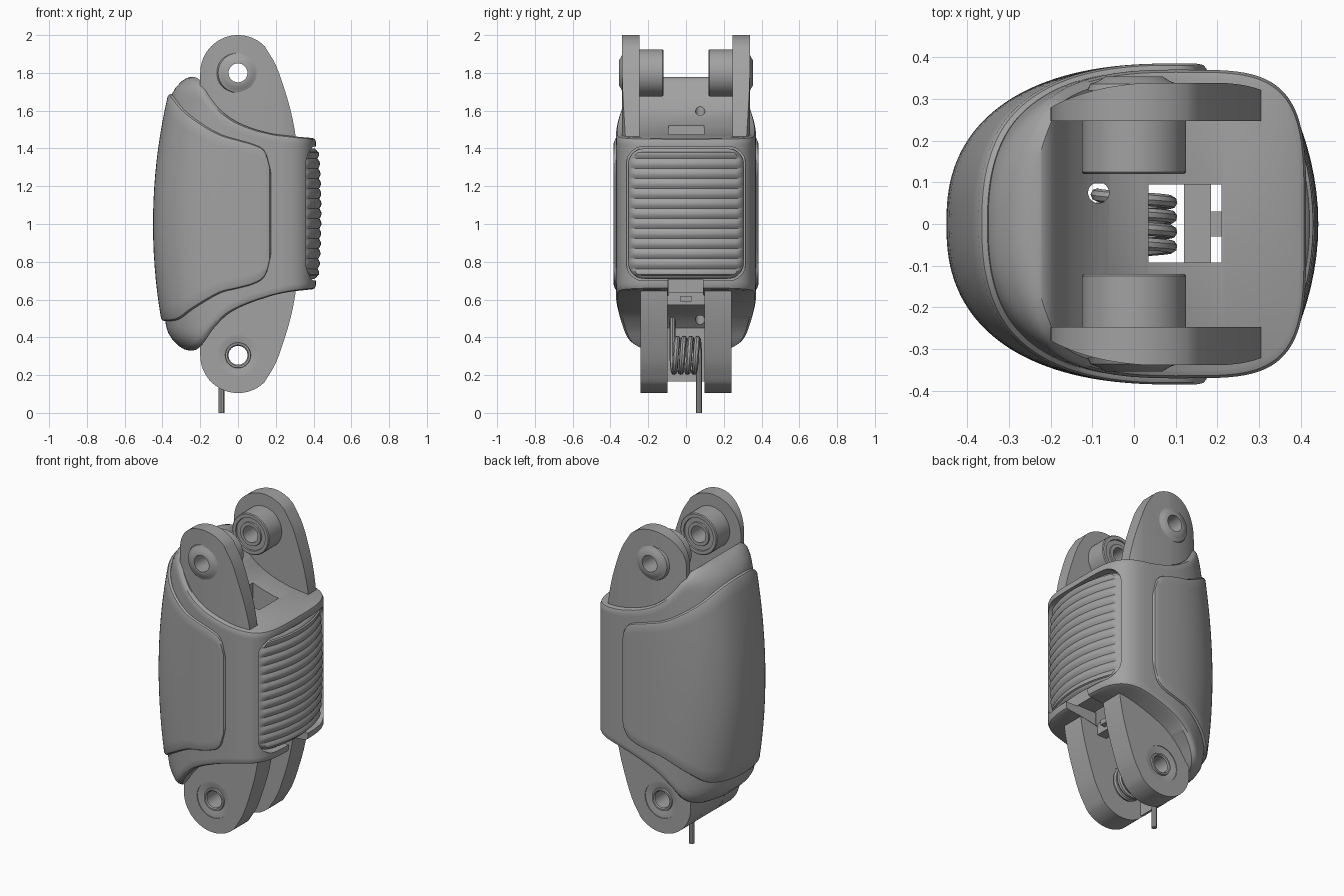
import bpy, bmesh, math
from mathutils import Matrix

if "Cube" in bpy.data.objects:
    bpy.data.objects.remove(bpy.data.objects["Cube"])

grey = bpy.data.materials.new("grey_metal")
grey.use_nodes = True
COL = (0.36, 0.36, 0.36, 1)
grey.diffuse_color = COL
grey.node_tree.nodes["Principled BSDF"].inputs["Base Color"].default_value = COL
AXIS_Z = 1.8        # upper pivot height
MID = 2.105         # upper and lower ears mirror: z -> MID - z


def make(name, verts, faces):
    mesh = bpy.data.meshes.new(name)
    mesh.from_pydata(verts, [], faces)
    bm = bmesh.new()
    bm.from_mesh(mesh)
    bmesh.ops.recalc_face_normals(bm, faces=bm.faces)
    bm.to_mesh(mesh)
    bm.free()
    mesh.materials.append(grey)
    ob = bpy.data.objects.new(name, mesh)
    bpy.context.collection.objects.link(ob)
    return ob


def bake(ob):
    bpy.context.view_layer.update()
    dg = bpy.context.evaluated_depsgraph_get()
    mesh = bpy.data.meshes.new_from_object(ob.evaluated_get(dg))
    ob.modifiers.clear()
    ob.data = mesh


def boolean(ob, cutter, op="DIFFERENCE"):
    mod = ob.modifiers.new("cut", "BOOLEAN")
    mod.operation, mod.object, mod.solver = op, cutter, "EXACT"
    cutter.hide_render = True
    bake(ob)


def curve_through(pts):
    """Smooth function through (x, z) points."""
    def slope(i):
        a, b = pts[max(i - 1, 0)], pts[min(i + 1, len(pts) - 1)]
        return (b[1] - a[1]) / (b[0] - a[0])

    def f(x):
        x = min(max(x, pts[0][0]), pts[-1][0])
        i = max(k for k in range(len(pts) - 1) if pts[k][0] <= x)
        (x0, z0), (x1, z1) = pts[i], pts[i + 1]
        h = x1 - x0
        t = (x - x0) / h
        return (z0 * (1 + 2 * t) * (1 - t) ** 2 + z1 * t * t * (3 - 2 * t)
                + h * t * (1 - t) * (slope(i) * (1 - t) - slope(i + 1) * t))
    return f


def shell(name, section, left, top, bottom, lip=0.022, n=40):
    """Wall of vertical columns on a half section, closed by caps that follow top and bottom."""
    def place(u, z):
        return 0.1 - (0.1 - left(z)) * u if u > 0 else 0.1 - u

    def meet(u, limit, z):
        for _ in range(30):
            z = (z + limit(place(u, z))) / 2
        return z
    ends = [(meet(u, bottom, .45), meet(u, top, 1.7)) for u, y in section]
    steps = [(0, lip), (lip * .3, lip * .3), (lip, 0)]
    rings = []
    for k in range(n + 6):
        ring = []
        for (u, y), (zb, zt) in zip(section, ends):
            if k < 3:
                z, inset = zb + steps[k][0], steps[k][1]
            elif k >= n + 3:
                z, inset = zt - steps[n + 5 - k][0], steps[n + 5 - k][1]
            else:
                z, inset = zb + lip + (zt - zb - 2 * lip) * (k - 2) / (n + 1), 0
            s = 1 - inset / 0.4
            ring.append((0.1 + (place(u, z) - 0.1) * s, y * s, z))
        ring += [(x, -y, z) for x, y, z in reversed(ring) if y > 1e-5]
        rings.append(ring)
    m = len(rings[0])
    faces = [(r * m + i, r * m + (i + 1) % m, (r + 1) * m + (i + 1) % m, (r + 1) * m + i)
             for r in range(len(rings) - 1) for i in range(m)]
    for base in (0, (len(rings) - 1) * m):
        for i in range(len(section) - 1):
            quad = [i, i + 1, (m - i - 1) % m, (m - i) % m]
            faces.append([base + q for q in dict.fromkeys(quad)])
    return make(name, sum(rings, []), faces)


def prism(name, pts, y0, y1):
    n = len(pts)
    verts = [(x, y, z) for y in (y0, y1) for x, z in pts]
    faces = [(i, (i + 1) % n, n + (i + 1) % n, n + i) for i in range(n)]
    return make(name, verts, faces + [range(n), range(n, 2 * n)])


def box(name, x0, x1, y0, y1, z0, z1):
    return prism(name, [(x0, z0), (x1, z0), (x1, z1), (x0, z1)], y0, y1)


def lathe(name, profile, z, side=1, n=48):
    """Turn a closed (radius, y) profile about the pivot axis."""
    p = len(profile)
    verts = [(r * math.cos(a), side * y, z + r * math.sin(a))
             for a in (math.tau * i / n for i in range(n)) for r, y in profile]
    faces = [(i * p + j, i * p + (j + 1) % p, (i + 1) % n * p + (j + 1) % p, (i + 1) % n * p + j)
             for i in range(n) for j in range(p)]
    return make(name, verts, faces)


def disc(name, r, y0, y1, z):
    pts = [(r * math.cos(math.tau * i / 48), z + r * math.sin(math.tau * i / 48)) for i in range(48)]
    return prism(name, pts, y0, y1)


# Half sections: rounded back, boxier front (negative u runs forward in x)
def section(width, front):
    angles = [math.pi / 2 * i / 40 for i in range(41)]
    return [(max(math.cos(a), 1e-6) ** .83, width * math.sin(a) ** .83) for a in angles] + front


def boxy(width, depth):
    angles = [math.pi / 2 * i / 28 for i in range(1, 29)]
    return [(-depth * math.sin(a) ** .5, width * max(math.cos(a), 0) ** .5 if a < 1.57 else 0)
            for a in angles]


# Main body, its rim rolling inward at the back
body_top = curve_through([(-.28, 1.78), (-.24, 1.775), (-.21, 1.75), (-.17, 1.68),
                          (-.1, 1.6), (0, 1.535), (.15, 1.485), (.3, 1.465), (.415, 1.455)])
body_bottom = curve_through([(-.29, .33), (-.24, .335), (-.2, .37), (-.14, .45),
                             (-.05, .53), (.1, .595), (.25, .635), (.415, .655)])
body = shell("body", section(.37, boxy(.37, .313)),
             lambda z: -.43 + .17 * (z - 1) ** 2 + 6 * max(z - 1.68, 0) ** 2 + 5 * max(.45 - z, 0) ** 2,
             body_top, body_bottom)

# Wraparound back cover
cover_top = curve_through([(-.37, 1.69), (-.3, 1.605), (-.2, 1.53), (-.1, 1.475), (0, 1.445),
                           (.1, 1.415), (.15, 1.375), (.175, 1.28)])
cover_bottom = curve_through([(-.41, .485), (-.33, .495), (-.25, .55), (-.1, .635), (0, .66),
                              (.1, .69), (.15, .735), (.175, .83)])
cover_edge = [(-.02, .385), (-.04, .385), (-.055, .384), (-.067, .381), (-.075, .37)]
cover = shell("back_cover", section(.385, cover_edge), lambda z: -.45 + .17 * (z - 1) ** 2,
              cover_top, cover_bottom, .015, 16)

# Vertical slot, wire hole, front notch and the rounded pocket for the grip
cutters = [box("slot_cutter", .035, .21, -.092, .095, .1, 2),
           box("notch_cutter", .2, .6, -.095, .09, .5, .705)]
hole = disc("wire_hole_cutter", .025, 0, 2, 0)
hole.data.transform(Matrix.Translation((-.085, .075, 0)) @ Matrix.Rotation(math.pi / 2, 4, "X"))
corners = [(sy * .225 + .09 * math.cos(a), 1.055 + sz * .265 + .09 * math.sin(a))
           for sy, sz, start in ((1, 1, 0), (-1, 1, 1), (-1, -1, 2), (1, -1, 3))
           for a in (math.pi / 2 * (start + i / 8) for i in range(9))]
pocket = prism("pocket_cutter", corners, .33, .7)
pocket.data.transform(Matrix(((0, 1, 0, 0), (1, 0, 0, 0), (0, 0, 1, 0), (0, 0, 0, 1))))
pocket.data.flip_normals()
cutters += [hole, pocket]
for c in cutters:
    boolean(body, c)
for c in (cutters[0], hole):
    boolean(cover, c)

# Ears: one outline, flipped for the lower pair
outline = [(.2 * math.cos(math.radians(a)), AXIS_Z + .2 * math.sin(math.radians(a)))
           for a in range(180, 40, -5)]
side_curve = curve_through([(1.3, .315), (1.45, .307), (1.6, .279), (1.75, .234), (1.85, .196), (1.941, .141)])
outline += [(side_curve(z), z) for z in (1.92, 1.9, 1.87, 1.84, 1.8, 1.75, 1.7, 1.65, 1.6, 1.55, 1.5, 1.45, 1.3)]
outline.append((-.2, 1.3))
lower = [(x, MID - z) for x, z in outline]
clip = shell("ear_clip", section(.34, boxy(.34, .305)), lambda z: -.35,
             lambda x: 2.2, lambda x: 1.1, .001, 1)
bore = disc("upper_bore", .05, -1, 1, AXIS_Z)
seat = disc("lower_bore", .11, -1, 1, MID - AXIS_Z)
cutters += [clip, bore, seat]
for side, tag in ((1, "left"), (-1, "right")):
    ear = prism(tag + "_upper_ear", outline, side * .247, side * .338)
    boolean(ear, clip, "INTERSECT")
    boolean(ear, bore)
    ear = prism(tag + "_lower_ear", lower, side * .097, side * .24)
    boolean(ear, seat)
    # Bosses and bearings
    lathe(tag + "_boss", [(.05, .32), (.112, .32), (.105, .336), (.085, .343), (.068, .354), (.05, .354)],
          AXIS_Z, side)
    lathe(tag + "_upper_bearing", [(.05, .25), (.05, .12), (.07, .12), (.072, .128), (.098, .128), (.1, .12),
                                   (.12, .12), (.125, .125), (.125, .25)], AXIS_Z, side)
    lathe(tag + "_lower_bearing", [(.05, .1), (.05, .232), (.056, .238), (.066, .238), (.068, .228), (.104, .236),
                                   (.11, .236), (.11, .1)], MID - AXIS_Z, side)

# Web joining the lower ears, and the cross bar in the slot
prism("lower_web", [(-.2, .62), (-.2, .305), (-.188, .235), (-.15, .17), (-.13, .165), (-.125, .62)], -.1, .1)
box("cross_bar", .12, .185, -.1, .1, .57, .64)
box("bar_peg", .18, .22, -.03, .03, .59, .62)

# Torsion spring with two straight legs
pivot, r, turns = MID - AXIS_Z, .088, 4
path = [(-r, -.072, .51)]
for i in range(turns * 24 + 1):
    a = math.pi + math.tau * i / 24
    path.append((r * math.cos(a), -.072 + .142 * i / (turns * 24), pivot + r * math.sin(a)))
path.append((-r, .07, 0))
data = bpy.data.curves.new("spring", "CURVE")
data.dimensions, data.bevel_depth, data.bevel_resolution, data.use_fill_caps = "3D", .016, 2, True
spline = data.splines.new("POLY")
spline.points.add(len(path) - 1)
for point, co in zip(spline.points, path):
    point.co = (*co, 1)
data.materials.append(grey)
spring_curve = bpy.data.objects.new("spring_curve", data)
bpy.context.collection.objects.link(spring_curve)
bpy.context.view_layer.update()
mesh = bpy.data.meshes.new_from_object(spring_curve.evaluated_get(bpy.context.evaluated_depsgraph_get()))
bpy.data.objects.remove(spring_curve)
bpy.context.collection.objects.link(bpy.data.objects.new("spring", mesh))

# Ribbed grip pad
rows, cols, mid, half, rad = 156, 24, 1.055, .345, .085
verts = []
for j in range(rows + 1):
    dz = half * (2 * j / rows - 1)
    d = max(abs(dz) - (half - rad), 0)
    w = .305 - rad + math.sqrt(max(rad * rad - d * d, 0))
    for i in range(cols + 1):
        y = w * math.sin(math.pi / 2 * (2 * i / cols - 1))
        edge = min(w - abs(y), half - abs(dz))
        x = .434 - .78 * y * y - .014 * (dz / half) ** 2 - .015 * (1 - min(edge / .02, 1)) ** 2
        if edge > .018:
            x += .011 * abs(math.sin(math.pi * 13 * j / rows)) - .003
        verts.append((x, y, mid + dz))
c = cols + 1
pad = make("grip_pad", verts, [(j * c + i, j * c + i + 1, (j + 1) * c + i + 1, (j + 1) * c + i)
                               for j in range(rows) for i in range(cols)])
if pad.data.polygons[len(pad.data.polygons) // 2].normal.x < 0:
    pad.data.flip_normals()
solid = pad.modifiers.new("thickness", "SOLIDIFY")
solid.thickness, solid.offset = .03, -1
bake(pad)

# Clean up helpers and shade
for ob in cutters:
    bpy.data.objects.remove(ob)
bpy.ops.object.select_all(action="DESELECT")
for ob in bpy.context.collection.objects:
    if ob.type == "MESH":
        ob.select_set(True)
        bpy.context.view_layer.objects.active = ob
bpy.ops.object.shade_smooth_by_angle(angle=math.radians(35))
